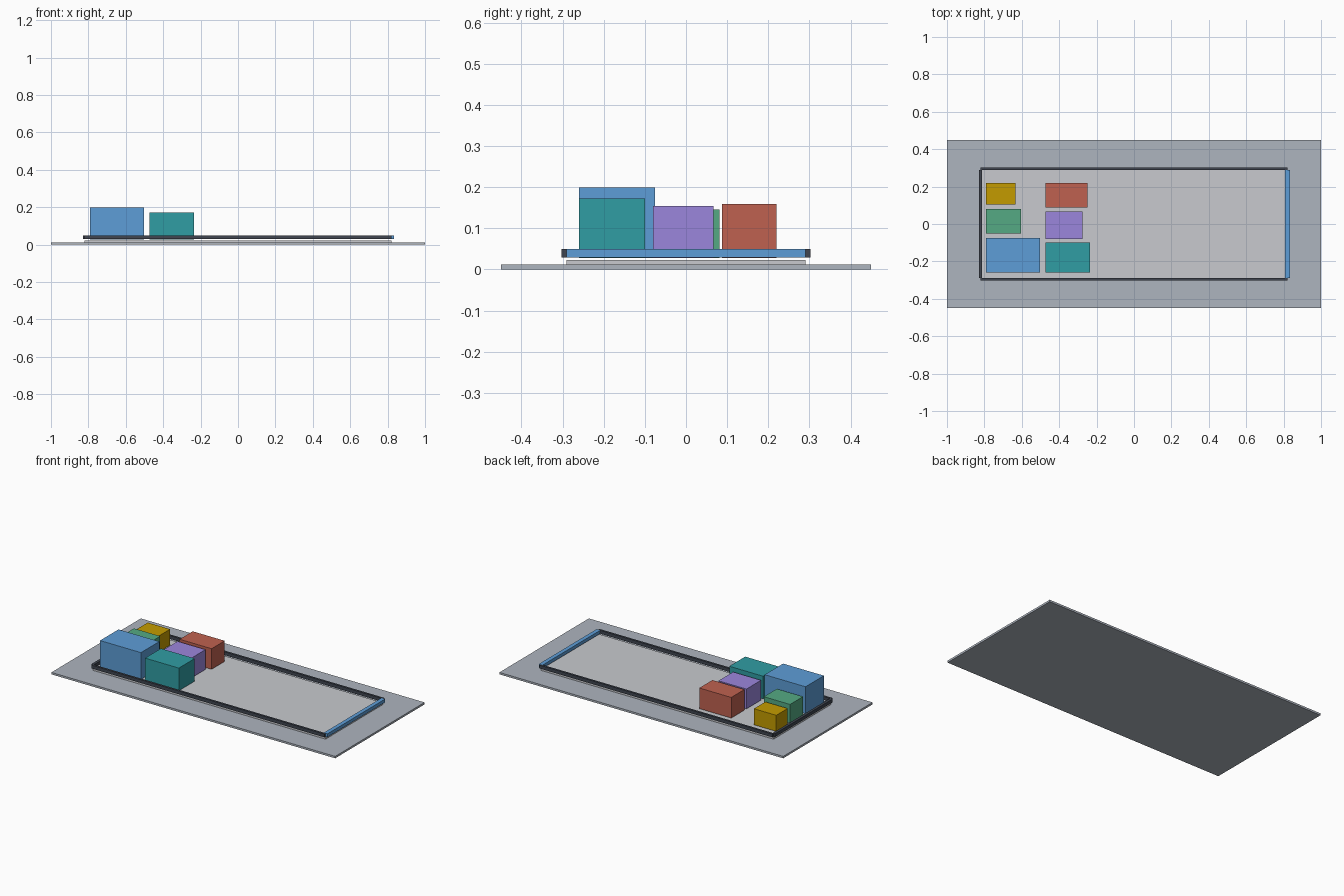
import bpy

if "Cube" in bpy.data.objects:
    bpy.data.objects.remove(bpy.data.objects["Cube"])


def material(name, rgb):
    m = bpy.data.materials.new(name)
    m.diffuse_color = (*rgb, 1)
    m.use_nodes = True
    m.node_tree.nodes["Principled BSDF"].inputs["Base Color"].default_value = m.diffuse_color
    return m


def block(name, x, y, z, mat):
    """Box spanning the given (min, max) ranges."""
    spans = (x, y, z)
    bpy.ops.mesh.primitive_cube_add(size=1, location=[(a + b) / 2 for a, b in spans])
    ob = bpy.context.object
    ob.name = name
    ob.scale = [b - a for a, b in spans]
    bpy.ops.object.transform_apply(location=False, rotation=False, scale=True)
    ob.data.materials.append(mat)
    return ob


slate = material("slate", (0.42, 0.46, 0.52))
pale = material("pale_grey", (0.58, 0.59, 0.62))
dark = material("dark_rail", (0.05, 0.06, 0.08))
blue = material("blue", (0.11, 0.34, 0.68))

# Ground slab and raised cargo floor
block("ground_slab", (-1, 1), (-0.45, 0.45), (0, 0.0125), slate)
block("cargo_floor", (-0.82, 0.82), (-0.29, 0.29), (0.0125, 0.0228), pale)

# Rails floating just above the floor edge, with a blue door sill at the right
rail_z = (0.029, 0.05)
for side, s in (("front", -1), ("back", 1)):
    block(side + "_rail", (-0.82, 0.82), sorted((s * 0.288, s * 0.302)), rail_z, dark)
block("left_rail", (-0.83, -0.813), (-0.29, 0.29), rail_z, dark)
block("door_sill", (0.807, 0.833), (-0.29, 0.29), rail_z, blue)

# Cargo boxes: name, colour, x range, y range, top height
boxes = [
    ("blue_box", (0.11, 0.34, 0.68), (-0.79, -0.502), (-0.26, -0.075), 0.199),
    ("green_box", (0.09, 0.40, 0.23), (-0.79, -0.605), (-0.05, 0.081), 0.146),
    ("gold_box", (0.55, 0.33, 0.0), (-0.79, -0.633), (0.105, 0.22), 0.13),
    ("teal_box", (0.03, 0.34, 0.37), (-0.473, -0.235), (-0.26, -0.1), 0.172),
    ("purple_box", (0.33, 0.24, 0.72), (-0.473, -0.276), (-0.08, 0.067), 0.154),
    ("red_box", (0.52, 0.12, 0.08), (-0.473, -0.248), (0.088, 0.22), 0.159),
]
for name, rgb, x, y, top in boxes:
    block(name, x, y, (0.0275, top), material(name + "_paint", rgb))
